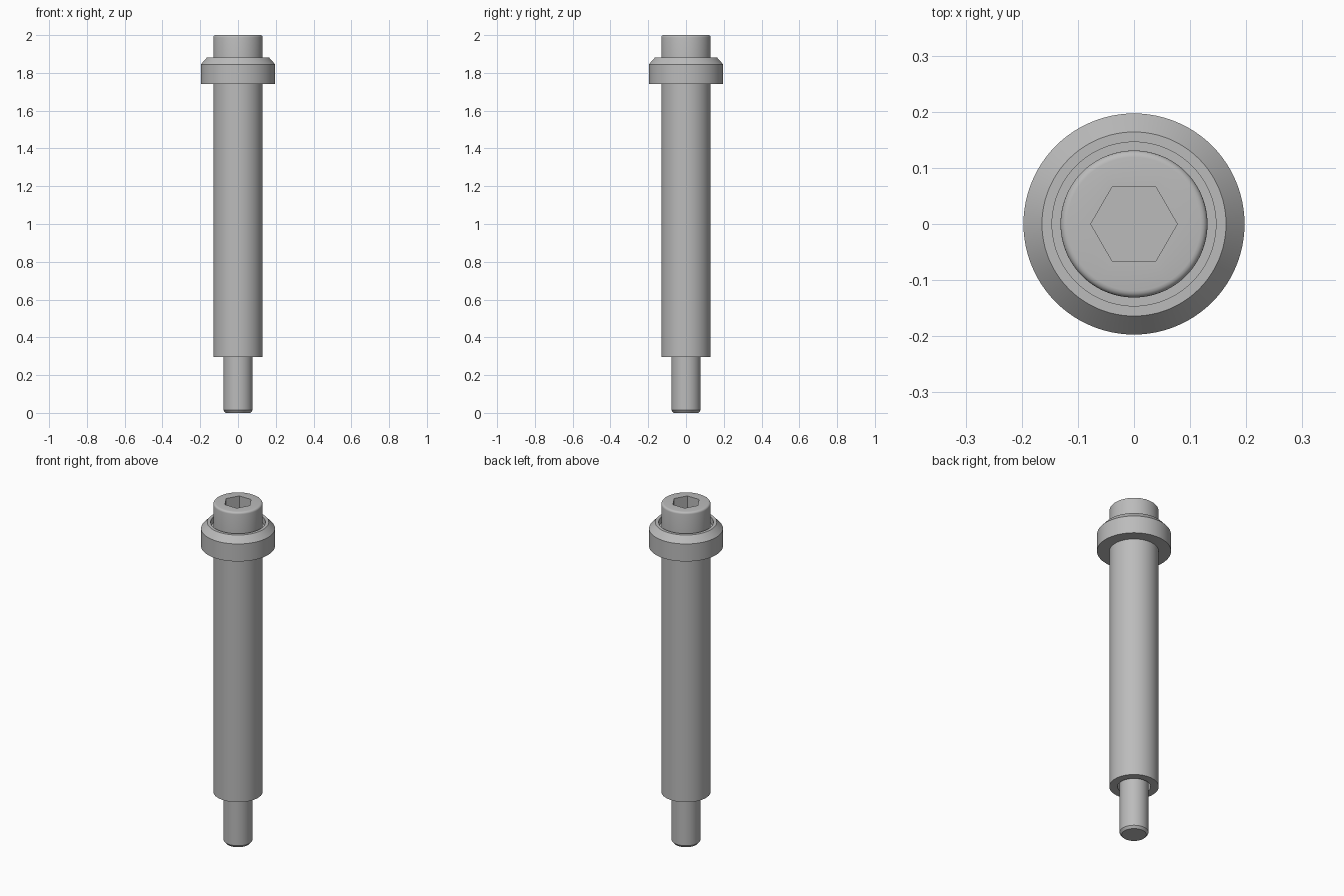
import bpy
import bmesh
import math

if "Cube" in bpy.data.objects:
    bpy.data.objects.remove(bpy.data.objects["Cube"])

SEG = 96

steel = bpy.data.materials.new("steel grey")
steel.diffuse_color = (0.5, 0.5, 0.5, 1)
steel.use_nodes = True
steel.node_tree.nodes["Principled BSDF"].inputs["Base Color"].default_value = steel.diffuse_color


def lathe(name, profile, closed):
    """Revolve (radius, z) points about z; closed profiles make hollow rings."""
    bm = bmesh.new()
    rings = []
    for r, z in profile:
        if r == 0:
            rings.append([bm.verts.new((0, 0, z))] * SEG)
        else:
            rings.append([bm.verts.new((r * math.cos(2 * math.pi * i / SEG),
                                        r * math.sin(2 * math.pi * i / SEG), z))
                          for i in range(SEG)])
    pairs = list(zip(rings, rings[1:]))
    if closed:
        pairs.append((rings[-1], rings[0]))
    for a, b in pairs:
        for i in range(SEG):
            j = (i + 1) % SEG
            bm.faces.new(list(dict.fromkeys((a[i], a[j], b[j], b[i]))))
    bmesh.ops.recalc_face_normals(bm, faces=bm.faces)
    mesh = bpy.data.meshes.new(name)
    bm.to_mesh(mesh)
    bm.free()
    obj = bpy.data.objects.new(name, mesh)
    mesh.materials.append(steel)
    bpy.context.collection.objects.link(obj)
    return obj


def activate(obj):
    bpy.ops.object.select_all(action='DESELECT')
    obj.select_set(True)
    bpy.context.view_layer.objects.active = obj


# Flanged sleeve: long tube, chamfered collar, shallow counterbore for the head
sleeve = lathe("flanged_sleeve", [
    (0.088, 0.295), (0.131, 0.295), (0.131, 1.742), (0.197, 1.742),
    (0.197, 1.845), (0.164, 1.882), (0.146, 1.882), (0.146, 1.846),
    (0.088, 1.846)], True)

# Cap screw: chamfered tip, shank through the sleeve, head with rounded rim
fillet = [(0.119 + 0.012 * math.cos(a), 1.988 + 0.012 * math.sin(a))
          for a in (math.pi / 2 * k / 4 for k in range(5))]
screw = lathe("cap_screw", [
    (0, 0), (0.066, 0), (0.077, 0.014), (0.077, 1.846), (0.131, 1.846)]
    + fillet + [(0, 2.0)], False)

# Hexagonal drive socket, corners on the x axis
bpy.ops.mesh.primitive_cylinder_add(vertices=6, radius=0.077, depth=0.16,
                                    location=(0, 0, 2.0),
                                    rotation=(0, 0, math.pi / 6))
cutter = bpy.context.object
cutter.name = "socket_cutter"
cutter.hide_render = True
cutter.data.materials.append(steel)
activate(screw)
cut = screw.modifiers.new("hex_socket", 'BOOLEAN')
cut.operation = 'DIFFERENCE'
cut.solver = 'EXACT'
cut.object = cutter
bpy.ops.object.modifier_apply(modifier=cut.name)
bpy.data.objects.remove(cutter)

# Smooth round walls, keep machined edges crisp
for part in (sleeve, screw):
    activate(part)
    bpy.ops.object.shade_smooth_by_angle(angle=math.radians(25))
